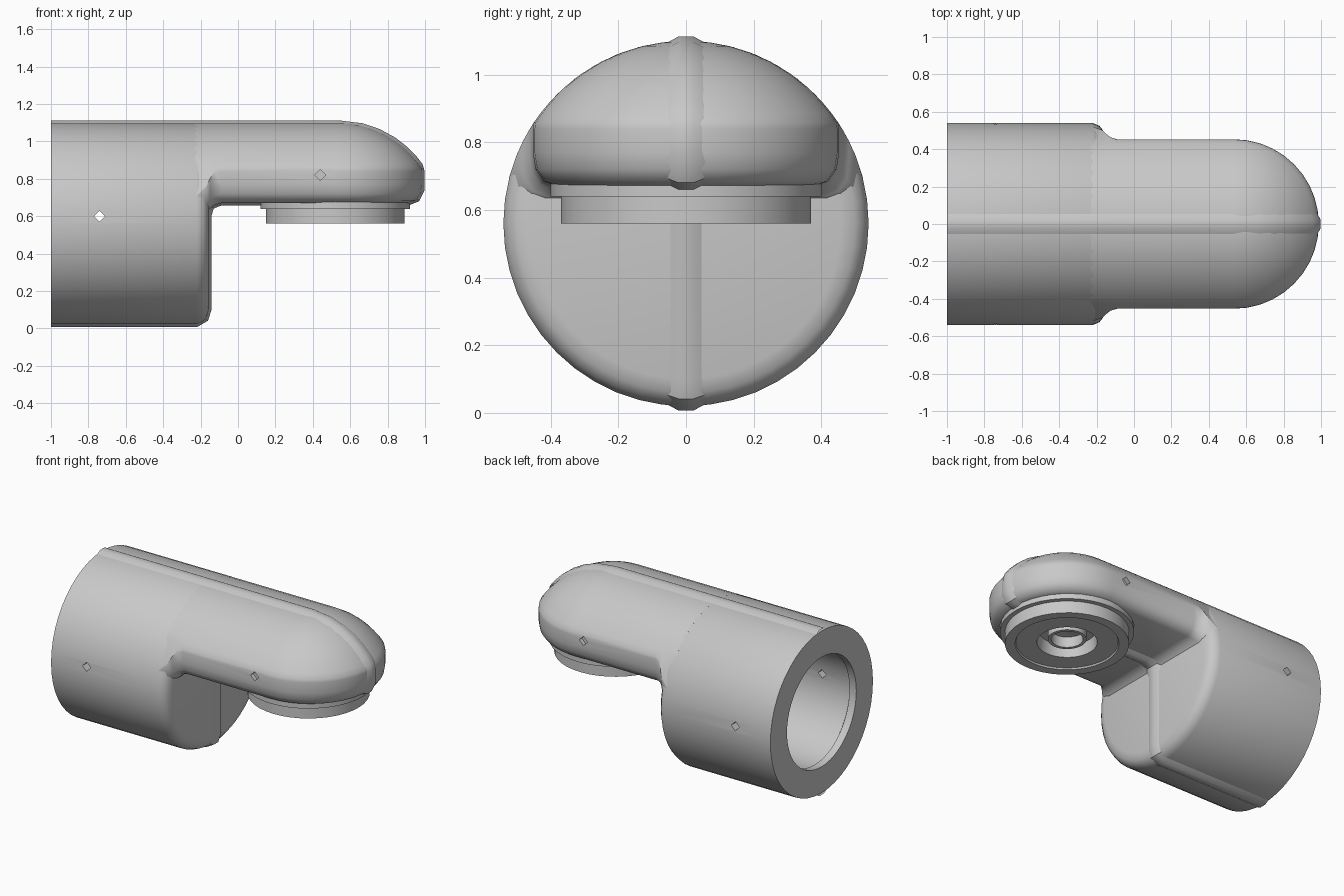
import bpy, bmesh
from math import sin, cos, pi, sqrt, radians
from mathutils import Vector

if "Cube" in bpy.data.objects:
    bpy.data.objects.remove(bpy.data.objects["Cube"], do_unlink=True)

grey = bpy.data.materials.new("light grey")
grey.use_nodes = True
colour = (0.58, 0.58, 0.58, 1)
grey.diffuse_color = colour
grey.node_tree.nodes["Principled BSDF"].inputs["Base Color"].default_value = colour

AXIS_Z, RADIUS = 0.56, 0.54      # main tube axis height and radius
NOSE_X = 0.535                   # centre of the rounded arm end


def finish(name, bm):
    bmesh.ops.remove_doubles(bm, verts=bm.verts, dist=0.0005)
    bmesh.ops.recalc_face_normals(bm, faces=bm.faces)
    mesh = bpy.data.meshes.new(name)
    bm.to_mesh(mesh)
    bm.free()
    mesh.materials.append(grey)
    obj = bpy.data.objects.new(name, mesh)
    bpy.context.collection.objects.link(obj)
    return obj


def activate(obj):
    bpy.ops.object.select_all(action="DESELECT")
    obj.select_set(True)
    bpy.context.view_layer.objects.active = obj


def smooth(obj):
    activate(obj)
    bpy.ops.object.shade_smooth_by_angle(angle=radians(35))


def skin(bm, rows, closed=False):
    """Join neighbouring rows of points with quads."""
    rows = [[bm.verts.new(p) for p in row] for row in rows]
    pairs = list(zip(rows, rows[1:])) + ([(rows[-1], rows[0])] if closed else [])
    for a, b in pairs:
        for i in range(len(a) - 1):
            bm.faces.new((a[i], a[i + 1], b[i + 1], b[i]))
    return rows


def lathe(name, profile, place, steps):
    """Revolve (radius, height) points; place maps them into the model."""
    bm = bmesh.new()
    skin(bm, [[place(r * cos(t), r * sin(t), h) for r, h in profile]
              for t in (2 * pi * i / steps for i in range(steps))], closed=True)
    return finish(name, bm)


def pin_hole(obj, x, y, z, length):
    """Cut a small diamond-shaped hole along y."""
    bpy.ops.mesh.primitive_cylinder_add(vertices=4, radius=0.03, depth=length,
                                        location=(x, y, z), rotation=(pi / 2, 0, 0))
    cutter = bpy.context.object
    cutter.hide_render = True
    activate(obj)
    mod = obj.modifiers.new("pin hole", "BOOLEAN")
    mod.operation, mod.solver, mod.object = "DIFFERENCE", "EXACT", cutter
    bpy.ops.object.modifier_apply(modifier=mod.name)
    bpy.data.objects.remove(cutter, do_unlink=True)


# Hollow socket tube along x, with a slight lip inside the mouth
tube = [(0, -0.3), (0.38, -0.3), (0.38, -0.94), (0.365, -0.95), (0.365, -1), (RADIUS, -1),
        (RADIUS, -0.22), (0.525, -0.185), (0.5, -0.165), (0.46, -0.155), (0, -0.155)]
socket = lathe("socket_tube", tube, lambda a, b, h: (h, a, AXIS_Z + b), 48)
pin_hole(socket, -0.74, 0, 0.6, 1.4)
smooth(socket)


# Arm: half profile carried along one side, around the nose and back
def crown(r):
    return AXIS_Z + sqrt(max(RADIUS ** 2 - r ** 2, 0))


half = [(0, 0.67), (0.38, 0.67), (0.42, 0.685), (0.445, 0.72), (0.453, 0.77), (0.453, 0.84)]
half += [(r, crown(r)) for r in (0.45, 0.43, 0.4, 0.36, 0.31, 0.25, 0.19, 0.13, 0.07, 0)]


def station(x, angle, flare=0):
    row = []
    for r, z in half:
        if flare and z < 0.87:       # fillet where the arm meets the tube
            r = r + flare if r else 0
            z = min(z - (flare if z < 0.75 else 0), crown(r))
        row.append((x + r * cos(angle), r * sin(angle), z))
    return row


root = [(-0.23, 0.07), (-0.17, 0.05), (-0.15, 0.03), (-0.125, 0.01), (-0.09, 0)]
rows = [station(x, pi / 2, f) for x, f in root]
rows += [station(NOSE_X, pi / 2 - pi * i / 20) for i in range(21)]
rows += [station(x, -pi / 2, f) for x, f in reversed(root)]
bm = bmesh.new()
rows = skin(bm, rows)
bm.faces.new(rows[0])
bm.faces.new(rows[-1])
arm = finish("rounded_arm", bm)
for side in (-1, 1):
    pin_hole(arm, 0.44, side * 0.46, 0.82, 0.07)
smooth(arm)

# Seam ridge around the middle plane, following the outline
outline = [(-1, 1.1), (NOSE_X, 1.1)]
outline += [(NOSE_X + r, crown(r)) for r in (0.13, 0.22, 0.3, 0.36, 0.41, 0.44)]
outline += [(0.985, 0.84), (0.985, 0.74), (0.96, 0.69), (0.91, 0.67), (-0.09, 0.67),
            (-0.14, 0.65), (-0.155, 0.6), (-0.155, 0.1), (-0.17, 0.05),
            (-0.22, 0.02), (-1, 0.02)]
path = [Vector(p) for p in outline]
section = [(-0.065, -0.01), (-0.022, 0.013), (0.022, 0.013), (0.065, -0.01)]
rows = []
for i, p in enumerate(path):
    t = (path[min(i + 1, len(path) - 1)] - path[max(i - 1, 0)]).normalized()
    rows.append([(p.x - t.y * h, y, p.y + t.x * h) for y, h in section])
bm = bmesh.new()
skin(bm, rows)
smooth(finish("seam_ridge", bm))

# Stepped round coupling under the arm, with a recessed centre boss
coupling = [(0, 0.69), (0.4, 0.69), (0.4, 0.64), (0.37, 0.64), (0.37, 0.56), (0.31, 0.56),
            (0.305, 0.57), (0.18, 0.57), (0.17, 0.65), (0.115, 0.65), (0.115, 0.59),
            (0.095, 0.59), (0.095, 0.66), (0, 0.66)]
smooth(lathe("round_coupling", coupling, lambda a, b, h: (0.52 + a, b, h), 40))
